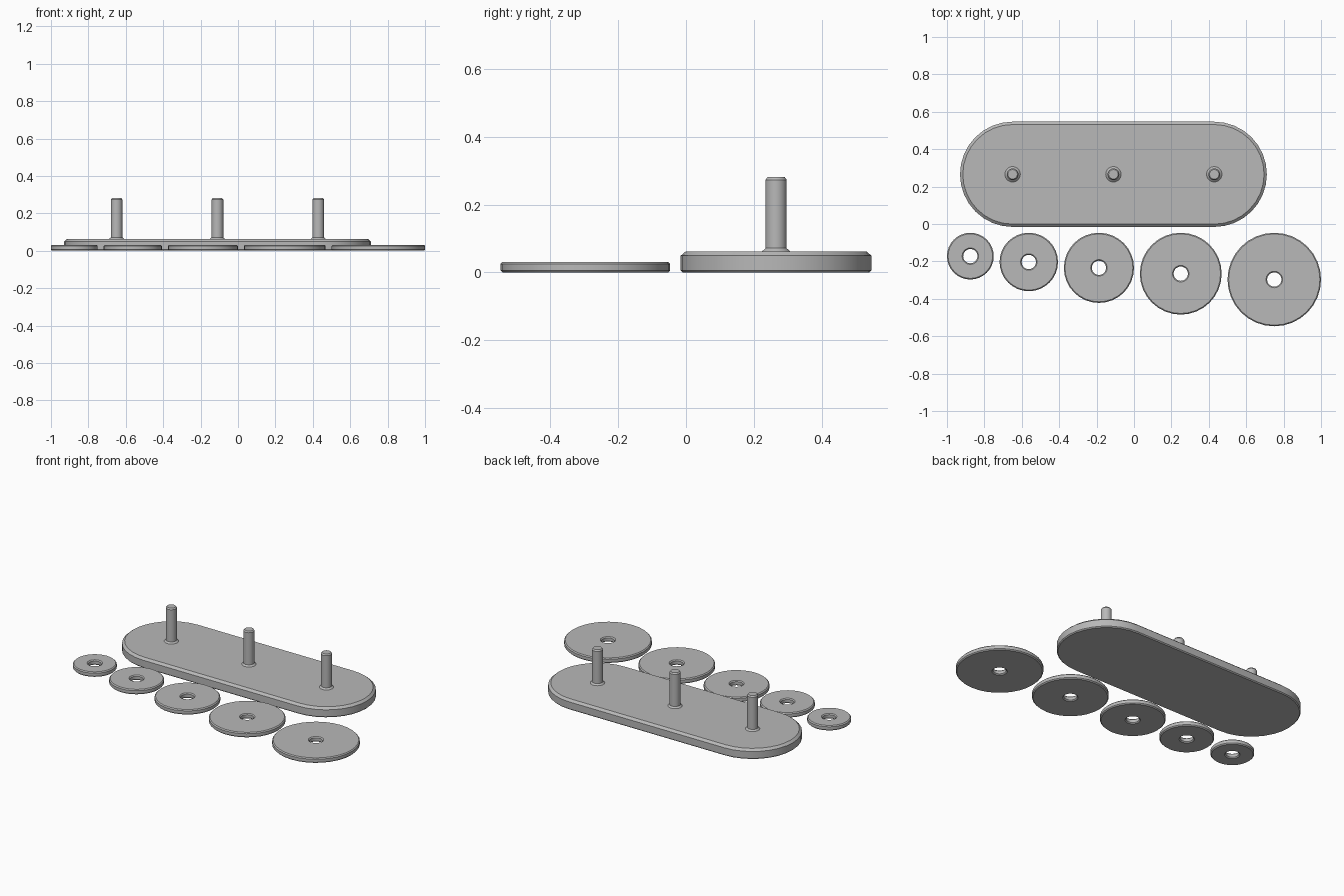
import bpy
import bmesh
from math import cos, sin, radians, tau

cube = bpy.data.objects.get("Cube")
if cube:
    bpy.data.objects.remove(cube, do_unlink=True)

UNIT = 0.03125
SIDES = 32

grey = bpy.data.materials.new("plain grey")
grey.use_nodes = True
grey.diffuse_color = (0.48, 0.48, 0.48, 1)
grey.node_tree.nodes["Principled BSDF"].inputs["Base Color"].default_value = grey.diffuse_color


def outline(radius, spread):
    """Circle points, or a rounded slot when the halves are spread along x."""
    pts = []
    for i in range(SIDES + 1):
        a = tau * i / SIDES - tau / 4
        x, y = radius * cos(a), radius * sin(a)
        if i <= SIDES // 2:
            pts.append((x + spread, y))
        if i >= SIDES // 2 and (spread or SIDES // 2 < i < SIDES):
            pts.append((x - spread, y))
    return pts


def sweep(name, profile, location, spread=0, ring=False):
    """Skin the outline through (radius, z) steps; a ring closes on itself."""
    bm = bmesh.new()
    loops = [[bm.verts.new((x, y, z)) for x, y in outline(r, spread)] for r, z in profile]
    pairs = list(zip(loops, loops[1:]))
    if ring:
        pairs.append((loops[-1], loops[0]))
    else:
        bm.faces.new(loops[0])
        bm.faces.new(loops[-1])
    for low, high in pairs:
        for i in range(len(low)):
            j = (i + 1) % len(low)
            bm.faces.new((low[i], low[j], high[j], high[i]))
    bmesh.ops.recalc_face_normals(bm, faces=bm.faces)
    mesh = bpy.data.meshes.new(name)
    bm.to_mesh(mesh)
    bm.free()
    mesh.materials.append(grey)
    obj = bpy.data.objects.new(name, mesh)
    obj.location = location
    bpy.context.collection.objects.link(obj)
    bpy.ops.object.select_all(action="DESELECT")
    obj.select_set(True)
    bpy.context.view_layer.objects.active = obj
    bpy.ops.object.shade_smooth_by_angle(angle=radians(30))


# Base plate: a rounded slot with a wide top chamfer and a narrow bottom one
base_x, base_y = -0.11, 8.5 * UNIT
base_r, base_h = 9 * UNIT, 2 * UNIT
peg_gap = 17.25 * UNIT
sweep("base_plate",
      [(base_r - 0.006, 0), (base_r, 0.006), (base_r, base_h - 0.013), (base_r - 0.015, base_h)],
      (base_x, base_y, 0), spread=peg_gap)

# Three pegs with flared feet and chamfered tips
peg_h = 7 * UNIT
for side, label in ((-1, "right"), (0, "middle"), (1, "left")):
    sweep(label + "_peg",
          [(UNIT + 0.01, 0), (UNIT, 0.009), (UNIT, peg_h - 0.008), (UNIT - 0.006, peg_h)],
          (base_x + side * peg_gap, base_y, base_h))

# Row of five growing discs, each with a chamfered hole
left_edge, back_edge = -1, -1.5 * UNIT
hole, c = 0.038, 0.006
for n in range(4, 9):
    r = n * UNIT
    sweep("disc_%d" % (n - 3),
          [(hole + c, 0), (r - c, 0), (r, c), (r, UNIT - c), (r - c, UNIT),
           (hole + c, UNIT), (hole, UNIT - c), (hole, c)],
          (left_edge + r, back_edge - r, 0), ring=True)
    left_edge += 2 * r + UNIT
